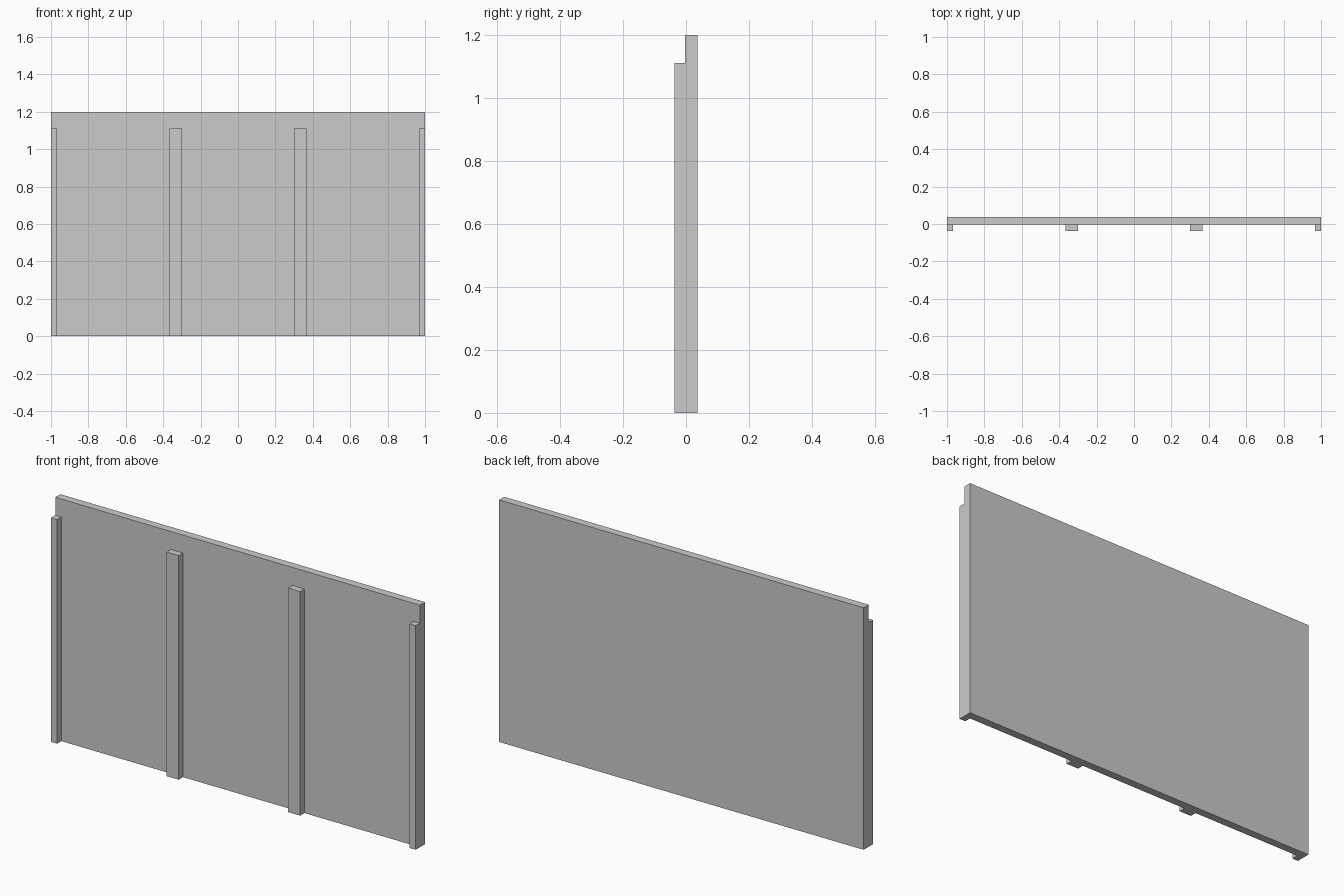
import bpy

if "Cube" in bpy.data.objects:
    bpy.data.objects.remove(bpy.data.objects["Cube"])

WIDTH, HEIGHT = 2.0, 1.2
BACK, SEAM, FRONT = 0.0367, -0.0033, -0.0367
BATTEN_HEIGHT = 1.111
HALF = 1 / 30          # half the width of a full batten
SPACING = WIDTH / 3


def box(name, lo, hi):
    bpy.ops.mesh.primitive_cube_add(
        size=1, location=[(a + b) / 2 for a, b in zip(lo, hi)])
    obj = bpy.context.object
    obj.name = name
    obj.scale = [b - a for a, b in zip(lo, hi)]
    bpy.ops.object.transform_apply(location=False, rotation=False, scale=True)
    return obj


# Main flat board
box("wall_panel", (-WIDTH / 2, SEAM, 0), (WIDTH / 2, BACK, HEIGHT))

# Evenly spaced battens; the outer two are cut in half at the panel ends
for i in range(4):
    x = -WIDTH / 2 + i * SPACING
    left = max(x - HALF, -WIDTH / 2)
    right = min(x + HALF, WIDTH / 2)
    box(f"batten_{i + 1}", (left, FRONT, 0), (right, SEAM, BATTEN_HEIGHT))
